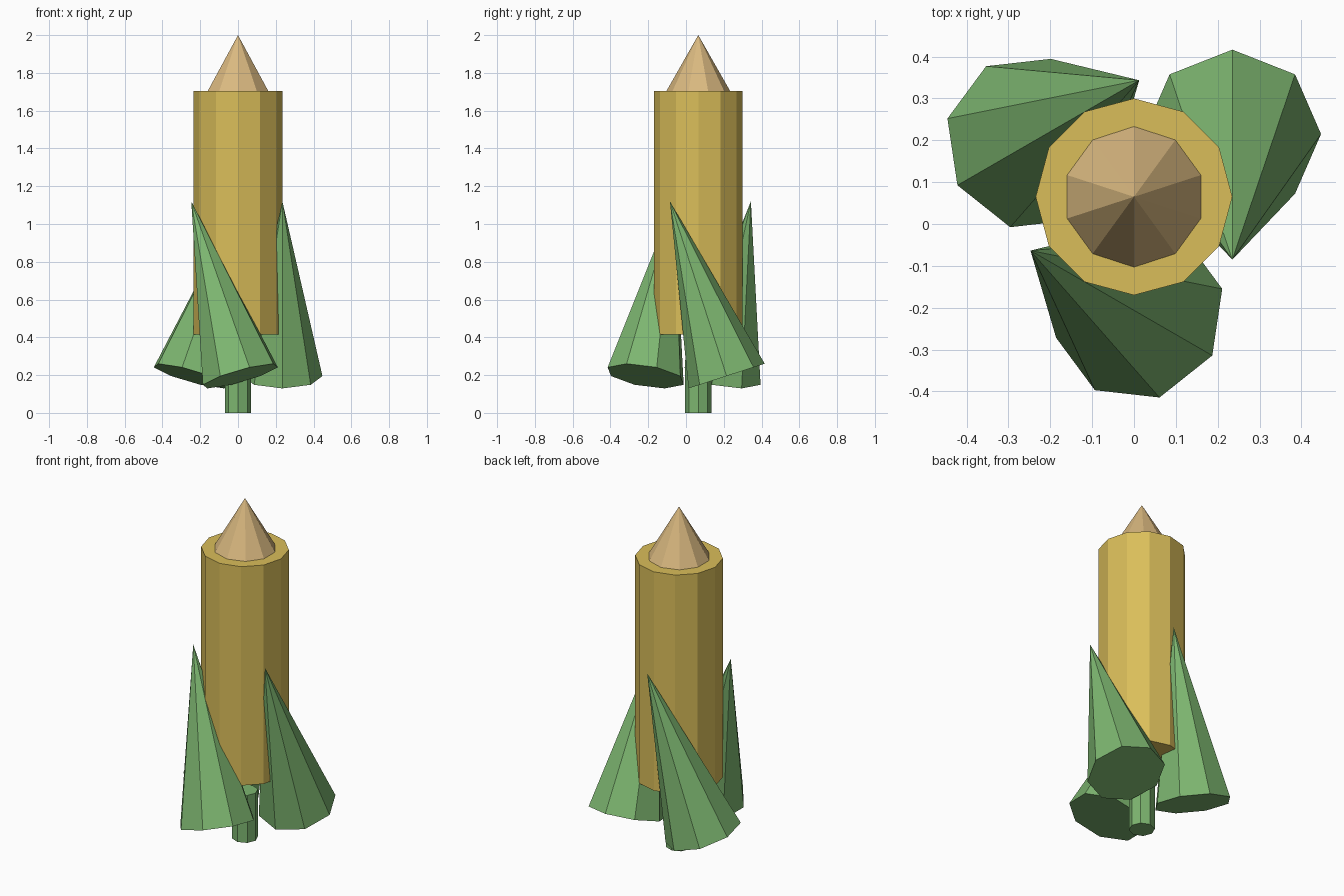
import bpy
import math
from mathutils import Matrix, Vector

if "Cube" in bpy.data.objects:
    bpy.data.objects.remove(bpy.data.objects["Cube"], do_unlink=True)


def make_material(name, rgb):
    mat = bpy.data.materials.new(name)
    mat.use_nodes = True
    color = (*rgb, 1.0)
    mat.diffuse_color = color
    mat.node_tree.nodes["Principled BSDF"].inputs["Base Color"].default_value = color
    return mat


gold = make_material("gold", (0.70, 0.515, 0.102))
tan = make_material("tan", (0.70, 0.485, 0.216))
green = make_material("leaf_green", (0.205, 0.468, 0.162))

CENTRE_Y = 0.065  # the body axis sits slightly behind the origin


def add_cone(name, sides, radius, top_radius, height, matrix, mat):
    """Flat-shaded cone or cylinder; the matrix places its base centre."""
    bpy.ops.mesh.primitive_cone_add(vertices=sides, radius1=radius,
                                    radius2=top_radius, depth=height)
    obj = bpy.context.object
    obj.name = name
    obj.data.transform(matrix @ Matrix.Translation((0, 0, height / 2)))
    obj.data.materials.append(mat)
    return obj


def on_axis(z):
    return Matrix.Translation((0, CENTRE_Y, z))


# Body, nose and exhaust stem share one axis
add_cone("body", 12, 0.235, 0.235, 1.29, on_axis(0.415), gold)
add_cone("nose_cone", 10, 0.168, 0, 0.295, on_axis(1.705), tan)
add_cone("exhaust_stem", 8, 0.07, 0.07, 0.28, on_axis(0), green)

# Three leaning cone fins, spaced evenly around the body
base = Vector((0.235, 0.15, 0.195))
apex = Vector((0.235, -0.15, 1.12))
axis = apex - base
tilt = Matrix.Rotation(math.atan2(-axis.y, axis.z), 4, 'X')
for i, label in enumerate(("left", "back", "front")):
    turn = Matrix.Rotation(math.radians(120 * i), 4, 'Z')
    place = on_axis(0) @ turn @ Matrix.Translation(base) @ tilt
    add_cone(label + "_fin", 8, 0.212, 0, axis.length, place, green)
